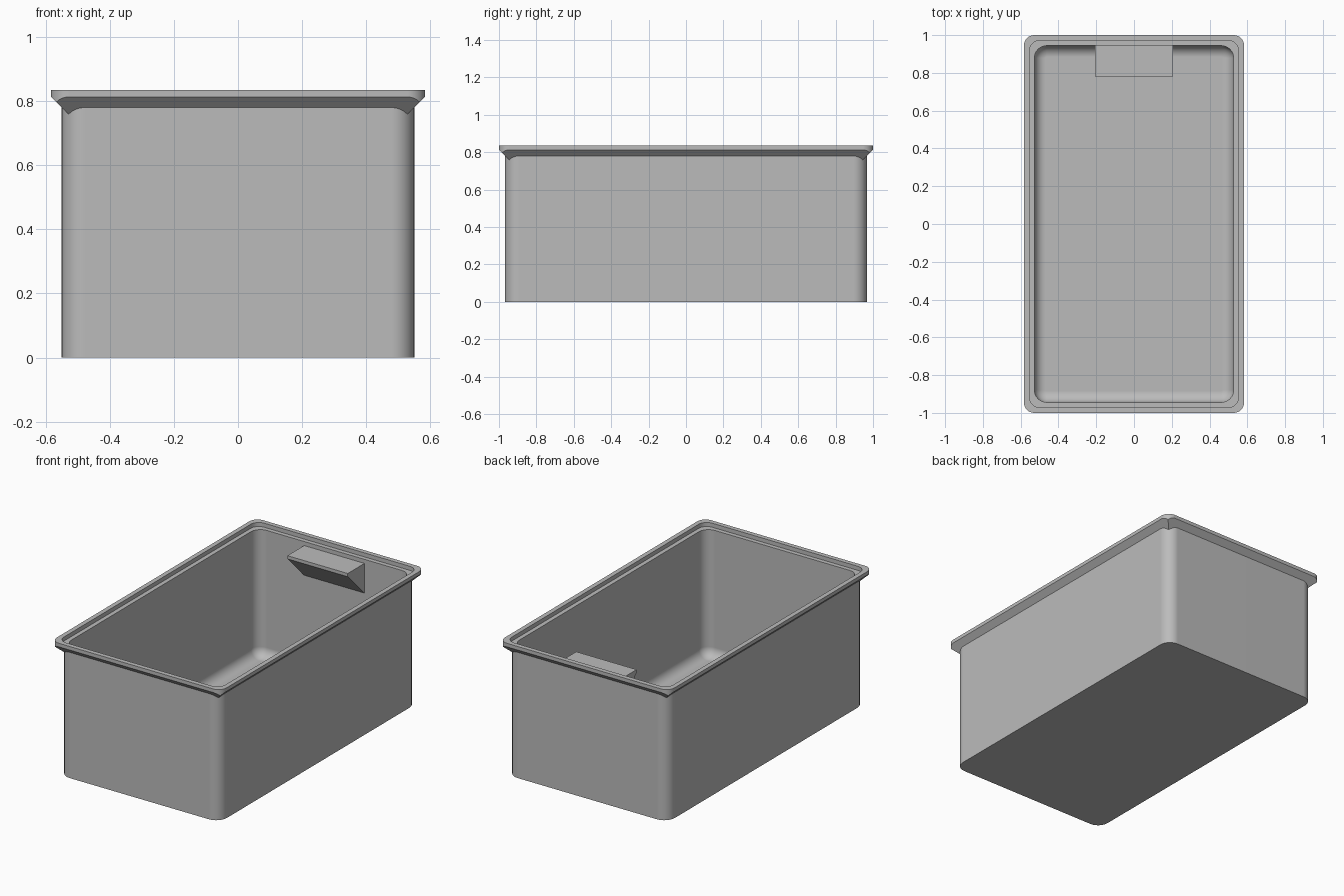
import bpy
import bmesh
from math import cos, sin, pi, radians

cube = bpy.data.objects.get("Cube")
if cube:
    bpy.data.objects.remove(cube, do_unlink=True)

HALF_X, HALF_Y = 0.583, 1.0      # outer edge of the rim
TOP, RIM_EDGE, LEDGE, FLOOR = 0.835, 0.813, 0.81, 0.024
WALL, LIP, INNER = 0.033, 0.029, 0.056   # insets from the rim edge
FILLET = 0.06
STEPS = 8

grey = bpy.data.materials.new("plain grey")
grey.use_nodes = True
colour = (0.5, 0.5, 0.5, 1)
grey.diffuse_color = colour
grey.node_tree.nodes["Principled BSDF"].inputs["Base Color"].default_value = colour


def finish(bm, name):
    bmesh.ops.recalc_face_normals(bm, faces=bm.faces)
    mesh = bpy.data.meshes.new(name)
    bm.to_mesh(mesh)
    bm.free()
    mesh.materials.append(grey)
    obj = bpy.data.objects.new(name, mesh)
    bpy.context.collection.objects.link(obj)
    return obj


def ring(bm, inset, radius, height):
    """Rounded rectangle; height is a number or a rule of x and y."""
    hx, hy = HALF_X - inset, HALF_Y - inset
    verts = []
    for i, (sx, sy) in enumerate([(1, 1), (-1, 1), (-1, -1), (1, -1)]):
        for k in range(STEPS + 1):
            a = (i + k / STEPS) * pi / 2
            x = sx * (hx - radius) + radius * cos(a)
            y = sy * (hy - radius) + radius * sin(a)
            z = height(x, y) if callable(height) else height
            verts.append(bm.verts.new((x, y, z)))
    return verts


def mitred(x, y):
    """Underside of the rim: 45 degree slopes that meet at the corners."""
    return RIM_EDGE - min(HALF_X - abs(x), HALF_Y - abs(y))


# Bin: outer wall, flared rim, lid ledge, inner wall and rounded floor
bm = bmesh.new()
rings = [
    ring(bm, WALL, 0.072, 0),
    ring(bm, WALL, 0.072, mitred),
    ring(bm, 0, 0.055, mitred),
    ring(bm, 0, 0.055, TOP),
    ring(bm, LIP, 0.055, TOP),
    ring(bm, LIP, 0.055, LEDGE),
    ring(bm, INNER, 0.065, LEDGE),
]
for k in range(STEPS + 1):
    a = k / STEPS * pi / 2
    shrink = FILLET * (1 - cos(a))
    rings.append(ring(bm, INNER + shrink, 0.065 - shrink,
                      FLOOR + FILLET * (1 - sin(a))))
for low, high in zip(rings, rings[1:]):
    for j in range(len(low)):
        n = (j + 1) % len(low)
        bm.faces.new((low[j], low[n], high[n], high[j]))
bm.faces.new(rings[0])
bm.faces.new(rings[-1])
bin_body = finish(bm, "bin_body")

bpy.ops.object.select_all(action='DESELECT')
bin_body.select_set(True)
bpy.context.view_layer.objects.active = bin_body
bpy.ops.object.shade_smooth_by_angle(angle=radians(30))
weighted = bin_body.modifiers.new("weighted_normals", 'WEIGHTED_NORMAL')
weighted.keep_sharp = True

# Wedge-shaped label shelf on the inside of the back wall
bm = bmesh.new()
back, front, shelf_top = HALF_Y - INNER + 0.006, 0.78, 0.785
profile = [(back, shelf_top), (front, shelf_top), (front, shelf_top - 0.02),
           (back, shelf_top - 0.02 - (back - front))]
face = bm.faces.new([bm.verts.new((-0.207, y, z)) for y, z in profile])
out = bmesh.ops.extrude_face_region(bm, geom=[face])
moved = [v for v in out["geom"] if isinstance(v, bmesh.types.BMVert)]
bmesh.ops.translate(bm, verts=moved, vec=(0.414, 0, 0))
finish(bm, "label_shelf")
